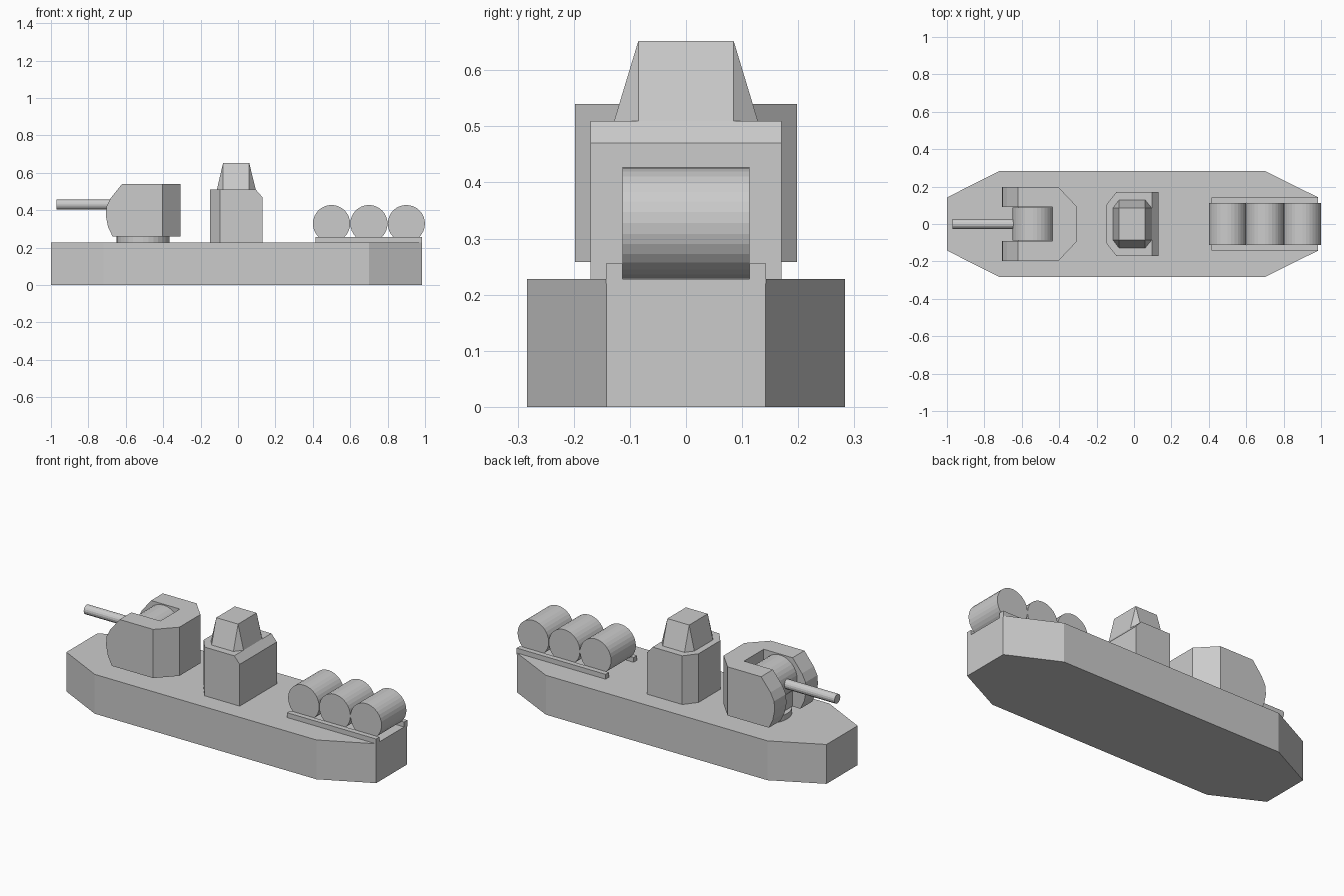
import bpy, bmesh
from math import pi
from mathutils import Matrix, Vector

if "Cube" in bpy.data.objects:
    bpy.data.objects.remove(bpy.data.objects["Cube"])


def finish(name, bm):
    bmesh.ops.recalc_face_normals(bm, faces=bm.faces)
    me = bpy.data.meshes.new(name)
    bm.to_mesh(me)
    bm.free()
    ob = bpy.data.objects.new(name, me)
    bpy.context.collection.objects.link(ob)
    return ob


def prism(points, axis, lo, hi):
    """Extrude an outline: axis 'z' takes (x, y) points, axis 'y' takes (x, z)."""
    bm = bmesh.new()
    place = (lambda a, b: (a, b, lo)) if axis == 'z' else (lambda a, b: (a, lo, b))
    face = bm.faces.new([bm.verts.new(place(a, b)) for a, b in points])
    new = bmesh.ops.extrude_face_region(bm, geom=[face])['geom']
    step = Vector((0, 0, hi - lo)) if axis == 'z' else Vector((0, hi - lo, 0))
    bmesh.ops.translate(bm, verts=[v for v in new if isinstance(v, bmesh.types.BMVert)], vec=step)
    return bm


def slice_off(bm, point, normal):
    """Cut away everything on the normal's side and close the cut."""
    cut = bmesh.ops.bisect_plane(bm, geom=bm.verts[:] + bm.edges[:] + bm.faces[:],
                                 plane_co=point, plane_no=normal, clear_outer=True)['geom_cut']
    bmesh.ops.edgeloop_fill(bm, edges=[e for e in cut if isinstance(e, bmesh.types.BMEdge)])


def cylinder(name, centre, radius, length, axis, sides=32):
    bm = bmesh.new()
    turn = {'x': Matrix.Rotation(pi / 2, 4, 'Y'), 'y': Matrix.Rotation(pi / 2, 4, 'X'),
            'z': Matrix.Identity(4)}[axis]
    bmesh.ops.create_cone(bm, cap_ends=True, segments=sides, radius1=radius, radius2=radius,
                          depth=length, matrix=Matrix.Translation(centre) @ turn)
    return finish(name, bm)


def mirrored(half):
    """Complete an outline given on its +y side."""
    return half + [(x, -y) for x, y in reversed(half)]


# Hull
finish('hull', prism(mirrored([(-1, .142), (-.72, .283), (.70, .283), (.985, .142)]), 'z', 0, .228))

# Turret: side profile with the rear corners sliced off
side = [(-.67, .258), (-.695, .31), (-.707, .37), (-.703, .42), (-.68, .465),
        (-.62, .54), (-.308, .54), (-.308, .258)]
bm = prism(side, 'y', -.198, .198)
for s in (1, -1):
    slice_off(bm, (-.405, s * .198, .4), (.1, s * .095, 0))
turret = finish('turret', bm)

# Gun slot cut through the turret face and roof
slot = finish('slot_cutter', prism([(-.8, .2), (-.62, .2), (-.62, .36), (-.435, .36),
                                    (-.435, .6), (-.8, .6)], 'y', -.09, .09))
slot.hide_render = True
mod = turret.modifiers.new('slot', 'BOOLEAN')
mod.operation = 'DIFFERENCE'
mod.object = slot
bpy.context.view_layer.objects.active = turret
bpy.ops.object.modifier_apply(modifier='slot')
bpy.data.objects.remove(slot)

# Turret ring, gun mantlet and barrel
cylinder('turret_ring', (-.507, 0, .243), .142, .034, 'z')
cylinder('gun_mantlet', (-.54, 0, .425), .11, .178, 'y')
cylinder('gun_barrel', (-.80, 0, .43), .027, .34, 'x', 16)

# Bridge: cut front corners, bevelled rear top edge
bm = prism(mirrored([(-.15, .10), (-.095, .17), (.13, .17)]), 'z', .228, .51)
slice_off(bm, (.13, 0, .47), (.04, 0, .035))
finish('bridge', bm)

# Bridge cabin: rectangular roof, flared walls joined by triangular corners
bm = bmesh.new()
x0, x1, w = -.08, .06, .085
ring = []
for x, xo, y in ((x0, -.113, -w), (x1, .095, -w), (x1, .095, w), (x0, -.113, w)):
    top = bm.verts.new((x, y, .652))
    end = bm.verts.new((xo, y, .51))
    flank = bm.verts.new((x, .128 if y > 0 else -.128, .51))
    bm.faces.new((top, end, flank))
    ring.append((top, end, flank))
a, b, c, d = ring
bm.faces.new([r[0] for r in ring])
for p, q, k in ((a, b, 2), (b, c, 1), (c, d, 2), (d, a, 1)):
    bm.faces.new((p[0], p[k], q[k], q[0]))
bm.faces.new((a[1], a[2], b[2], b[1], c[1], c[2], d[2], d[1]))
finish('bridge_cabin', bm)

# Drum rails
for s, label in ((1, 'back'), (-1, 'front')):
    y0, y1 = sorted((s * .113, s * .143))
    finish('drum_rail_' + label,
           prism([(.415, y0), (.985, y0), (.985, y1), (.415, y1)], 'z', .22, .256))

# Drums
for i in range(3):
    cylinder(f'drum_{i + 1}', (.5 + .2 * i, 0, .328), .0995, .227, 'y')
